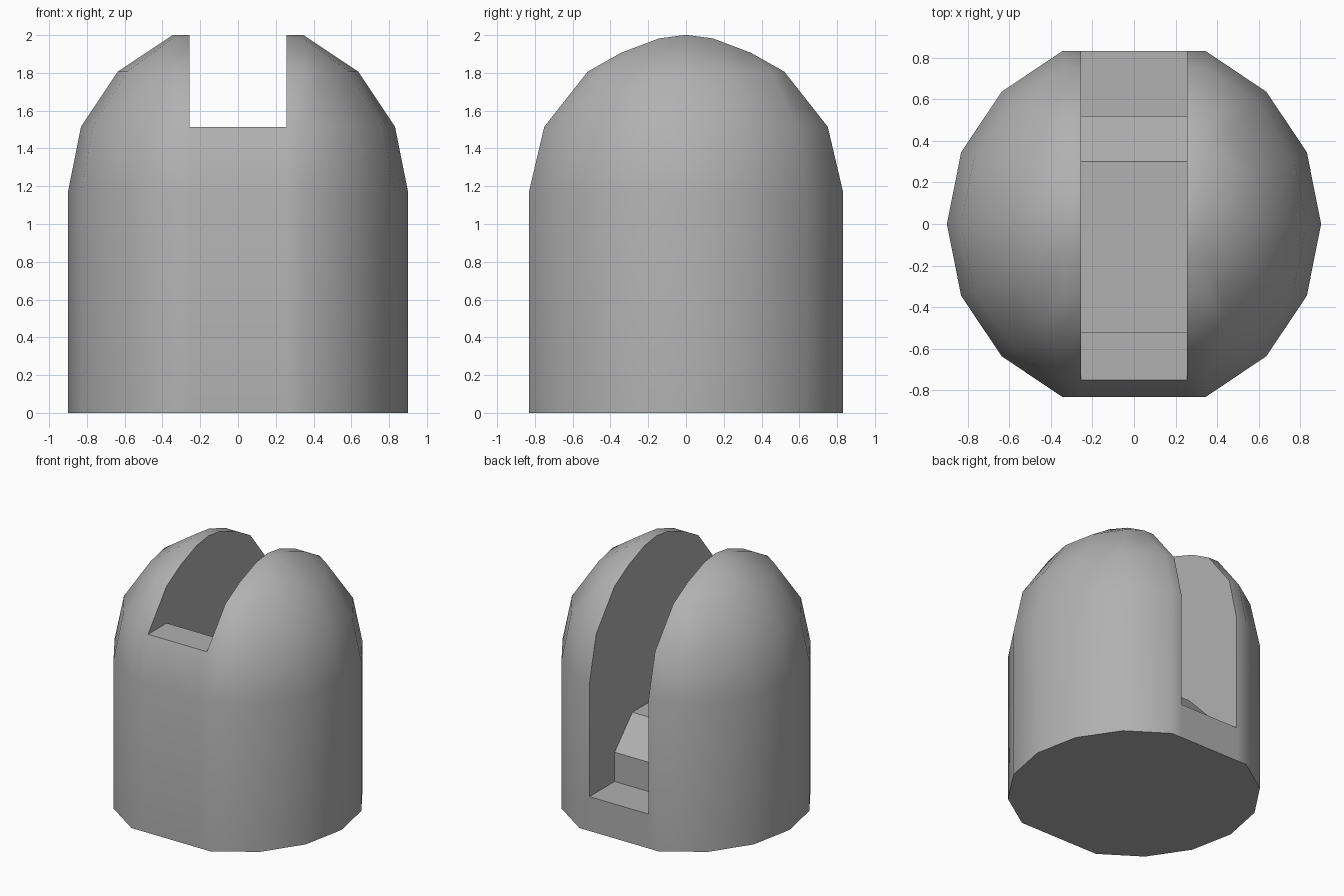
import bpy, bmesh, math

if "Cube" in bpy.data.objects:
    bpy.data.objects.remove(bpy.data.objects["Cube"])

R, BASE = 0.9, 1.17               # dome radius, height where the dome begins
STEP = math.radians(22.5)         # facet angle of the 16-sided round
EDGE_X, SLOT_X = R * math.sin(STEP), 0.256
RIM = BASE + R * math.sin(STEP)   # first dome ring


def mesh_object(name, bm):
    bmesh.ops.recalc_face_normals(bm, faces=bm.faces)
    me = bpy.data.meshes.new(name)
    bm.to_mesh(me)
    bm.free()
    ob = bpy.data.objects.new(name, me)
    bpy.context.collection.objects.link(ob)
    return ob


# Domed body: 16-sided lathe of a wall topped by a hemisphere
bm = bmesh.new()
profile = [(R, 0)] + [(R * math.cos(i * STEP), BASE + R * math.sin(i * STEP)) for i in range(5)]
rings = [[bm.verts.new((r * math.cos(k * STEP), r * math.sin(k * STEP), z)) for k in range(16)]
         for r, z in profile[:-1]]
pole = bm.verts.new((0, 0, BASE + R))
for a, b in zip(rings, rings[1:]):
    for k in range(16):
        j = (k + 1) % 16
        bm.faces.new((a[k], a[j], b[j], b[k]))
for k in range(16):
    bm.faces.new((rings[-1][k], rings[-1][(k + 1) % 16], pole))
bm.faces.new(rings[0][::-1])

# Keep one rounded side, carry its cut outline straight to the middle, mirror
bmesh.ops.bisect_plane(bm, geom=bm.verts[:] + bm.edges[:] + bm.faces[:], dist=0.0003,
                       plane_co=(EDGE_X, 0, 0), plane_no=(1, 0, 0), clear_inner=True)
loose = [e for e in bm.edges if not e.link_faces]
bmesh.ops.delete(bm, geom=loose, context='EDGES')
for x in (SLOT_X, 0):
    rim = [e for e in bm.edges if e.is_boundary]
    new = bmesh.ops.extrude_edge_only(bm, edges=rim)["geom"]
    for v in new:
        if isinstance(v, bmesh.types.BMVert):
            v.co.x = x
bmesh.ops.mirror(bm, geom=bm.verts[:] + bm.edges[:] + bm.faces[:], axis='X', merge_dist=0.0005)
bmesh.ops.remove_doubles(bm, verts=bm.verts, dist=0.0005)
seam = [e for e in bm.edges if all(abs(v.co.x) < 0.001 for v in e.verts)]
bmesh.ops.dissolve_edges(bm, edges=seam, use_verts=True)
body = mesh_object("slotted_dome_body", bm)

# Stepped slot running front to back
slot = [(-1, 2.2), (-1, RIM), (-0.52, RIM), (-0.52, 0.73), (0.3, 0.73),
        (0.52, 0.5), (0.52, 0.27), (1, 0.27), (1, 2.2)]
bm = bmesh.new()
face = bm.faces.new([bm.verts.new((-SLOT_X, y, z)) for y, z in slot])
side = bmesh.ops.extrude_face_region(bm, geom=[face])["geom"]
for v in side:
    if isinstance(v, bmesh.types.BMVert):
        v.co.x = SLOT_X
cutter = mesh_object("slot_cutter", bm)
cutter.hide_render = True

mod = body.modifiers.new("slot", 'BOOLEAN')
mod.operation = 'DIFFERENCE'
mod.solver = 'EXACT'
mod.object = cutter
bpy.context.view_layer.objects.active = body
body.select_set(True)
bpy.ops.object.modifier_apply(modifier=mod.name)
bpy.data.objects.remove(cutter)

# Smooth outside, crisp slot edges
bpy.ops.object.shade_smooth_by_angle(angle=math.radians(40))

# Mid grey
grey = bpy.data.materials.new("mid_grey")
grey.diffuse_color = (0.44, 0.44, 0.44, 1)
grey.use_nodes = True
grey.node_tree.nodes["Principled BSDF"].inputs["Base Color"].default_value = grey.diffuse_color
body.data.materials.clear()
body.data.materials.append(grey)
